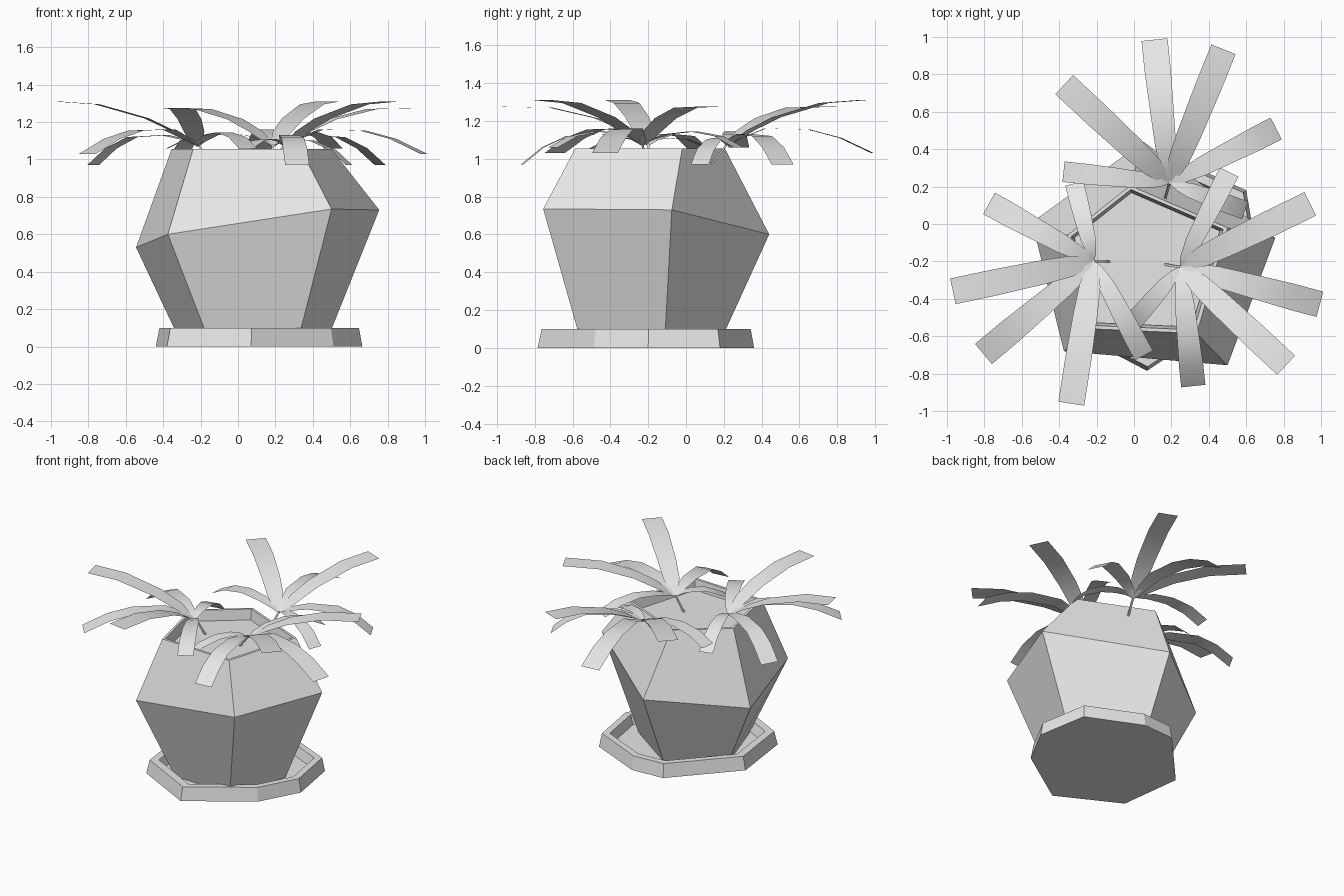
import bpy, bmesh, math
from mathutils import Vector

if "Cube" in bpy.data.objects:
    bpy.data.objects.remove(bpy.data.objects["Cube"])

grey = bpy.data.materials.new("plain grey")
grey.use_nodes = True
GREY = (0.8, 0.8, 0.8, 1)
grey.diffuse_color = GREY
grey.node_tree.nodes["Principled BSDF"].inputs["Base Color"].default_value = GREY


def finish(name, bm, angle, closed=True):
    if closed:
        bmesh.ops.recalc_face_normals(bm, faces=bm.faces)
    mesh = bpy.data.meshes.new(name)
    bm.to_mesh(mesh)
    bm.free()
    mesh.materials.append(grey)
    obj = bpy.data.objects.new(name, mesh)
    bpy.context.collection.objects.link(obj)
    bpy.ops.object.select_all(action="DESELECT")
    obj.select_set(True)
    bpy.context.view_layer.objects.active = obj
    bpy.ops.object.shade_smooth_by_angle(angle=math.radians(angle))
    return obj


def loft(name, rings):
    """Skin a stack of equal-sided rings and cap both ends."""
    bm = bmesh.new()
    loops = [[bm.verts.new(p) for p in ring] for ring in rings]
    n = len(loops[0])
    for low, high in zip(loops, loops[1:]):
        for i in range(n):
            j = (i + 1) % n
            bm.faces.new((low[i], low[j], high[j], high[i]))
    bm.faces.new(loops[0][::-1])
    bm.faces.new(loops[-1])
    return finish(name, bm, 20)


def inset(ring, scale, z):
    """Copy of a ring shrunk about its middle, at height z."""
    mid = sum((Vector(p) for p in ring), Vector()) / len(ring)
    return [(mid.x + (p[0] - mid.x) * scale, mid.y + (p[1] - mid.y) * scale, z)
            for p in ring]


# Saucer: irregular octagon with a low rim
plate = [(0.07, -0.785, 0), (0.51, -0.49, 0), (0.665, -0.2, 0), (0.6, 0.18, 0),
         (0.2, 0.36, 0), (-0.05, 0.345, 0), (-0.44, -0.08, 0), (-0.38, -0.55, 0)]
loft("saucer", [plate, inset(plate, 0.965, 0.1), inset(plate, 0.87, 0.1),
                inset(plate, 0.83, 0.03)])

# Pot: lopsided five-sided body with a thin lip and an inner wall
base = [(-0.155, -0.53, 0.03), (0.32, -0.555, 0.03), (0.475, -0.113, 0.03),
        (0.06, 0.18, 0.03), (-0.31, -0.06, 0.03)]
belly = [(-0.375, -0.68, 0.6), (0.5, -0.755, 0.735), (0.755, -0.075, 0.73),
         (0.05, 0.44, 0.6), (-0.545, 0.01, 0.53)]
lip = [(-0.24, -0.56, 1.055), (0.335, -0.585, 1.055), (0.5, -0.02, 1.055),
       (-0.02, 0.205, 1.055), (-0.355, -0.06, 1.055)]
loft("pot", [base, belly, lip, inset(lip, 0.95, 1.055), inset(lip, 0.91, 0.96)])

# Soil: flat plug inside the lip
loft("soil", [inset(lip, 0.91, 0.955), inset(lip, 0.91, 0.98)])

# Leaf kinds: heading in degrees, width, arching path of (reach, height)
LEAVES = [
    (27, 0.13, [(0.2, 1.13), (0.4, 1.12), (0.53, 1.06), (0.64, 0.97)]),
    (68, 0.14, [(0.13, 1.15), (0.28, 1.22), (0.55, 1.295), (0.77, 1.31)]),
    (96, 0.14, [(0.2, 1.16), (0.43, 1.155), (0.6, 1.11), (0.77, 1.03)]),
    (137, 0.14, [(0.13, 1.15), (0.28, 1.215), (0.52, 1.27), (0.77, 1.275)]),
    (174, 0.11, [(0.15, 1.13), (0.3, 1.145), (0.45, 1.12), (0.57, 1.06)]),
    (-20, 0.1, [(0.12, 1.11), (0.22, 1.1), (0.34, 1.05), (0.43, 0.97)]),
]


def add_leaf(bm, root, heading, width, path):
    out = Vector((math.cos(heading), math.sin(heading), 0))
    side = Vector((-out.y, out.x, 0))
    stations = [(0, 1.07, 0.1), (0.05, 1.1, 0.5)]
    stations += [(r, z, w) for (r, z), w in zip(path, (0.8, 0.92, 1, 1))]
    previous = None
    for reach, z, w in stations:
        mid = Vector((root[0], root[1], z)) + out * reach
        pair = [bm.verts.new(mid + side * s * width * w / 2) for s in (-1, 1)]
        if previous:
            bm.faces.new((previous[0], pair[0], pair[1], previous[1]))
        previous = pair


# Three plants: the same tuft turned about the pot, each on a slim stem
PLANTS = [("back", (0.19, 0.22), 0), ("right", (-0.215, -0.2), 124),
          ("left", (0.25, -0.23), -111)]
for label, root, turn in PLANTS:
    bm = bmesh.new()
    for heading, width, path in LEAVES:
        add_leaf(bm, root, math.radians(heading + turn), width, path)
    finish(label + "_leaves", bm, 40, closed=False)

    top = Vector((root[0], root[1], 1.08))
    foot = top + (Vector((0.07, -0.2, 0)) - Vector((*root, 0))).normalized() * 0.09
    foot.z = 0.97
    corners = [Vector((0.006 * x, 0.006 * y, 0))
               for x, y in ((-1, -1), (1, -1), (1, 1), (-1, 1))]
    loft(label + "_stem", [[foot + c for c in corners], [top + c for c in corners]])
